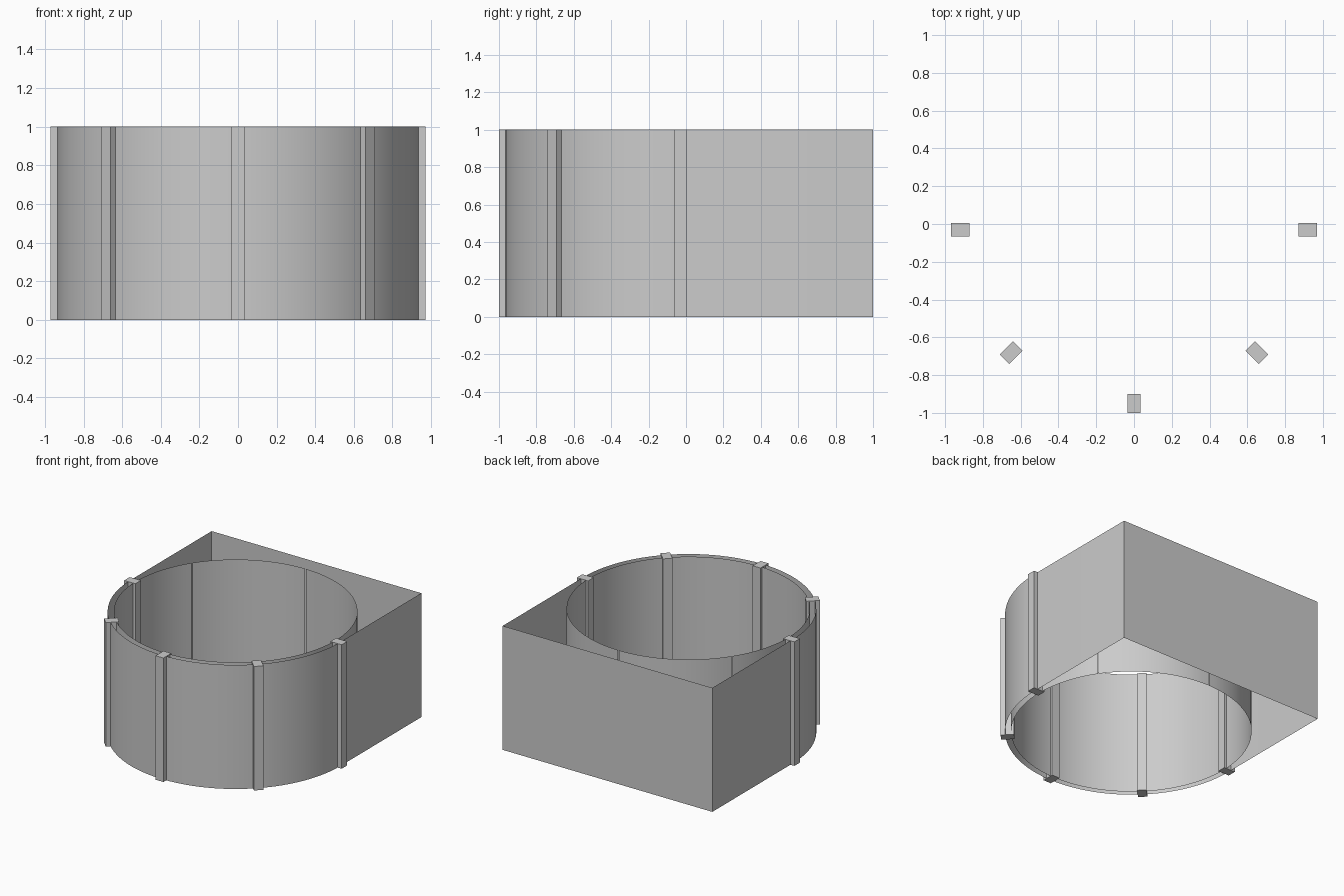
import bpy, bmesh
from math import cos, sin, pi, radians
from mathutils import Matrix

if "Cube" in bpy.data.objects:
    bpy.data.objects.remove(bpy.data.objects["Cube"])

CY = -0.03       # y of the circle centre
R_OUT, R_IN = 0.935, 0.89
H = 1.0


def arc(r, a0, a1, n):
    return [(r * cos(a0 + (a1 - a0) * i / n), CY + r * sin(a0 + (a1 - a0) * i / n))
            for i in range(n + 1)]


def wall(name, pts, closed=False):
    """Open sheet: a 2D outline raised from the ground to full height."""
    bm = bmesh.new()
    low = [bm.verts.new((x, y, 0)) for x, y in pts]
    top = [bm.verts.new((x, y, H)) for x, y in pts]
    n = len(pts)
    for i in range(n if closed else n - 1):
        j = (i + 1) % n
        bm.faces.new((low[i], low[j], top[j], top[i]))
    return finish(name, bm, True)


def finish(name, bm, smooth=False):
    me = bpy.data.meshes.new(name)
    bm.to_mesh(me)
    bm.free()
    ob = bpy.data.objects.new(name, me)
    bpy.context.collection.objects.link(ob)
    if smooth:
        bpy.ops.object.select_all(action='DESELECT')
        ob.select_set(True)
        bpy.context.view_layer.objects.active = ob
        bpy.ops.object.shade_smooth_by_angle(angle=radians(30))
    return ob


# Outer wall: half round at the front, square corners at the back
wall("outer_wall", arc(R_OUT, pi, 2 * pi, 48) + [(R_OUT, 1), (-R_OUT, 1)], closed=True)

# Inner round lining, in panels that meet at the three rear seams
seams = [34, 90, 146, 394]
for k in range(3):
    a0, a1 = seams[k], seams[k + 1]
    pts = arc(R_IN, radians(a1 - 0.15), radians(a0 + 0.15), max(14, int((a1 - a0) / 4)))
    wall(f"inner_lining_{k + 1}", pts)

# Five upright ribs around the front half
for k in range(5):
    bm = bmesh.new()
    m = (Matrix.Translation((0, CY, H / 2)) @ Matrix.Rotation(pi + k * pi / 4, 4, 'Z')
         @ Matrix.Translation((0.92, 0, 0)) @ Matrix.Diagonal((0.1, 0.07, H, 1)))
    bmesh.ops.create_cube(bm, size=1, matrix=m)
    finish(f"rib_{k + 1}", bm)
